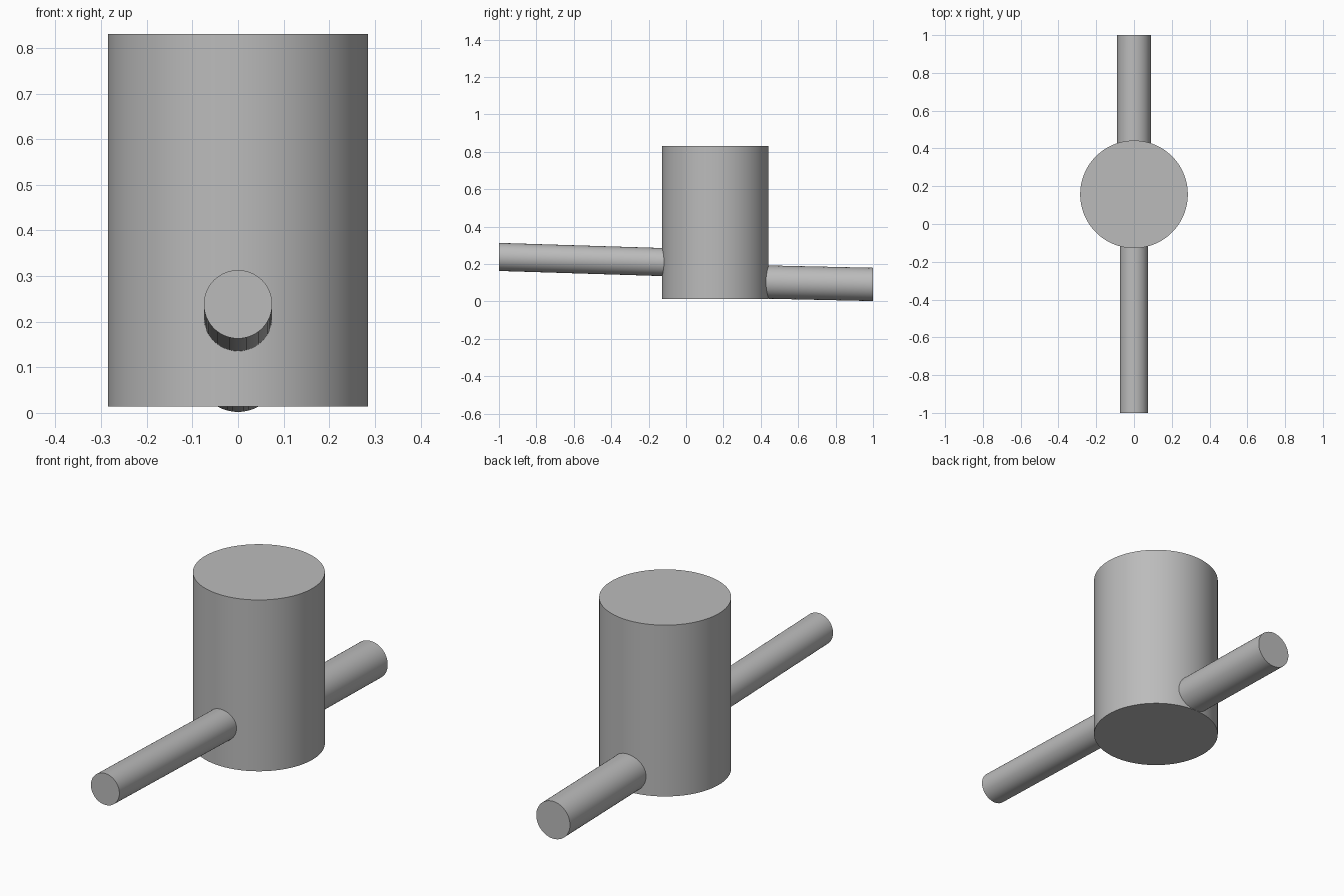
import bpy, bmesh, math
from mathutils import Vector

if "Cube" in bpy.data.objects:
    bpy.data.objects.remove(bpy.data.objects["Cube"])

grey = bpy.data.materials.new("concrete grey")
grey.diffuse_color = (0.5, 0.5, 0.5, 1)
grey.use_nodes = True
grey.node_tree.nodes["Principled BSDF"].inputs["Base Color"].default_value = grey.diffuse_color


def tube(name, start, end, radius, sides, u, v):
    """Closed cylinder whose end rings lie in the plane of u and v."""
    bm = bmesh.new()
    rings = []
    for centre in (start, end):
        ring = []
        for i in range(sides):
            a = 2 * math.pi * i / sides
            ring.append(bm.verts.new(Vector(centre) + radius * (math.cos(a) * Vector(u) + math.sin(a) * Vector(v))))
        rings.append(ring)
        bm.faces.new(ring)
    for i in range(sides):
        j = (i + 1) % sides
        bm.faces.new((rings[0][i], rings[0][j], rings[1][j], rings[1][i]))
    bmesh.ops.recalc_face_normals(bm, faces=bm.faces)
    mesh = bpy.data.meshes.new(name)
    bm.to_mesh(mesh)
    bm.free()
    mesh.materials.append(grey)
    obj = bpy.data.objects.new(name, mesh)
    bpy.context.collection.objects.link(obj)
    bpy.ops.object.select_all(action='DESELECT')
    obj.select_set(True)
    bpy.context.view_layer.objects.active = obj
    bpy.ops.object.shade_smooth_by_angle(angle=math.radians(30))
    return obj


X, Y, Z = (1, 0, 0), (0, 1, 0), (0, 0, 1)

# Upright chamber
tube("chamber", (0, 0.157, 0.014), (0, 0.157, 0.83), 0.285, 96, X, Y)
# Sloping pipes with vertical outer ends, running just into the chamber wall
tube("inlet_pipe", (0, -1, 0.238), (0, -0.11, 0.21), 0.075, 48, X, Z)
tube("outlet_pipe", (0, 0.415, 0.104), (0, 1, 0.091), 0.089, 48, X, Z)
